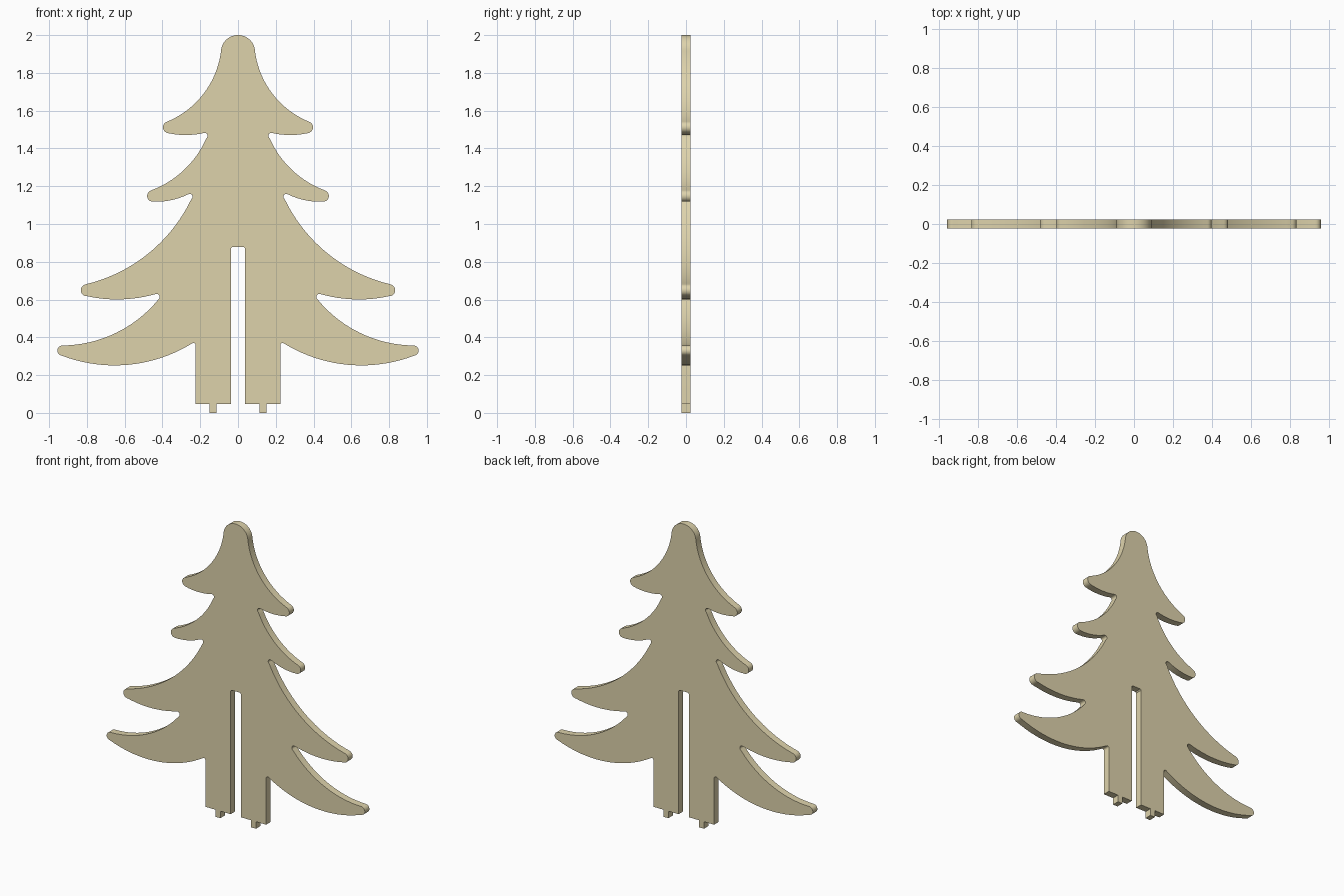
import bpy, bmesh, math
from mathutils import Vector

if "Cube" in bpy.data.objects:
    bpy.data.objects.remove(bpy.data.objects["Cube"])

HALF_THICKNESS = 0.024


def arc(a, m, b, n):
    """Points after a up to b on the circle through a, m, b."""
    a, m, b = Vector(a), Vector(m), Vector(b)
    d = 2 * (a.x * (m.y - b.y) + m.x * (b.y - a.y) + b.x * (a.y - m.y))
    if abs(d) < 1e-7:
        return [b]
    sa, sm, sb = a.length_squared, m.length_squared, b.length_squared
    c = Vector(((sa * (m.y - b.y) + sm * (b.y - a.y) + sb * (a.y - m.y)) / d,
                (sa * (b.x - m.x) + sm * (a.x - b.x) + sb * (m.x - a.x)) / d))
    r = (a - c).length
    t0, tm, t1 = (math.atan2(p.y - c.y, p.x - c.x) for p in (a, m, b))
    sweep, part = (t1 - t0) % math.tau, (tm - t0) % math.tau
    if part > sweep:
        sweep -= math.tau
    return [c + r * Vector((math.cos(t0 + sweep * i / n), math.sin(t0 + sweep * i / n)))
            for i in range(1, n + 1)]


# right half of the outline: chained arcs as (mid point, end point, segments)
arcs = [
    ((.064, 1.974), (.09, 1.915), 12),      # rounded crown
    ((.182, 1.69), (.375, 1.542), 20),      # first branch
    ((.397, 1.51), (.37, 1.481), 10),
    ((.27, 1.471), (.18, 1.482), 8),
    ((.164, 1.477), (.167, 1.455), 8),
    ((.285, 1.287), (.46, 1.178), 20),      # second branch
    ((.481, 1.145), (.45, 1.118), 10),
    ((.35, 1.127), (.262, 1.158), 8),
    ((.243, 1.153), (.247, 1.132), 8),
    ((.477, .842), (.81, .680), 24),        # third branch
    ((.832, .645), (.80, .618), 10),
    ((.615, .601), (.437, .629), 12),
    ((.417, .621), (.422, .600), 8),
    ((.645, .424), (.925, .357), 24),       # fourth branch
    ((.956, .325), (.93, .302), 10),
    ((.59, .254), (.243, .368), 20),
    ((.229, .368), (.225, .355), 6),
]
half = [Vector((0, 2))]
for mid, end, n in arcs:
    half += arc(half[-1], mid, end, n)
# trunk leg with foot peg, then up the inside of the slot
half += [Vector(p) for p in ((.225, .047), (.15, .047), (.15, 0), (.114, 0),
                             (.114, .047), (.038, .047), (.038, .872), (.031, .879))]
outline = half + [Vector((-p.x, p.y)) for p in reversed(half[1:])]

# extrude the mirrored outline into a flat board
bm = bmesh.new()
face = bm.faces.new([bm.verts.new((p.x, -HALF_THICKNESS, p.y)) for p in outline])
new = bmesh.ops.extrude_face_region(bm, geom=[face], use_keep_orig=True)["geom"]
bmesh.ops.translate(bm, vec=(0, 2 * HALF_THICKNESS, 0),
                    verts=[g for g in new if isinstance(g, bmesh.types.BMVert)])
bmesh.ops.recalc_face_normals(bm, faces=bm.faces)
mesh = bpy.data.meshes.new("tree_panel")
bm.to_mesh(mesh)
bm.free()

tree = bpy.data.objects.new("tree_panel", mesh)
bpy.context.collection.objects.link(tree)
wood = bpy.data.materials.new("pale_wood")
wood.diffuse_color = (.73, .65, .41, 1)
wood.use_nodes = True
wood.node_tree.nodes["Principled BSDF"].inputs["Base Color"].default_value = wood.diffuse_color
mesh.materials.append(wood)
bpy.context.view_layer.objects.active = tree
tree.select_set(True)
bpy.ops.object.shade_smooth_by_angle(angle=math.radians(30))
